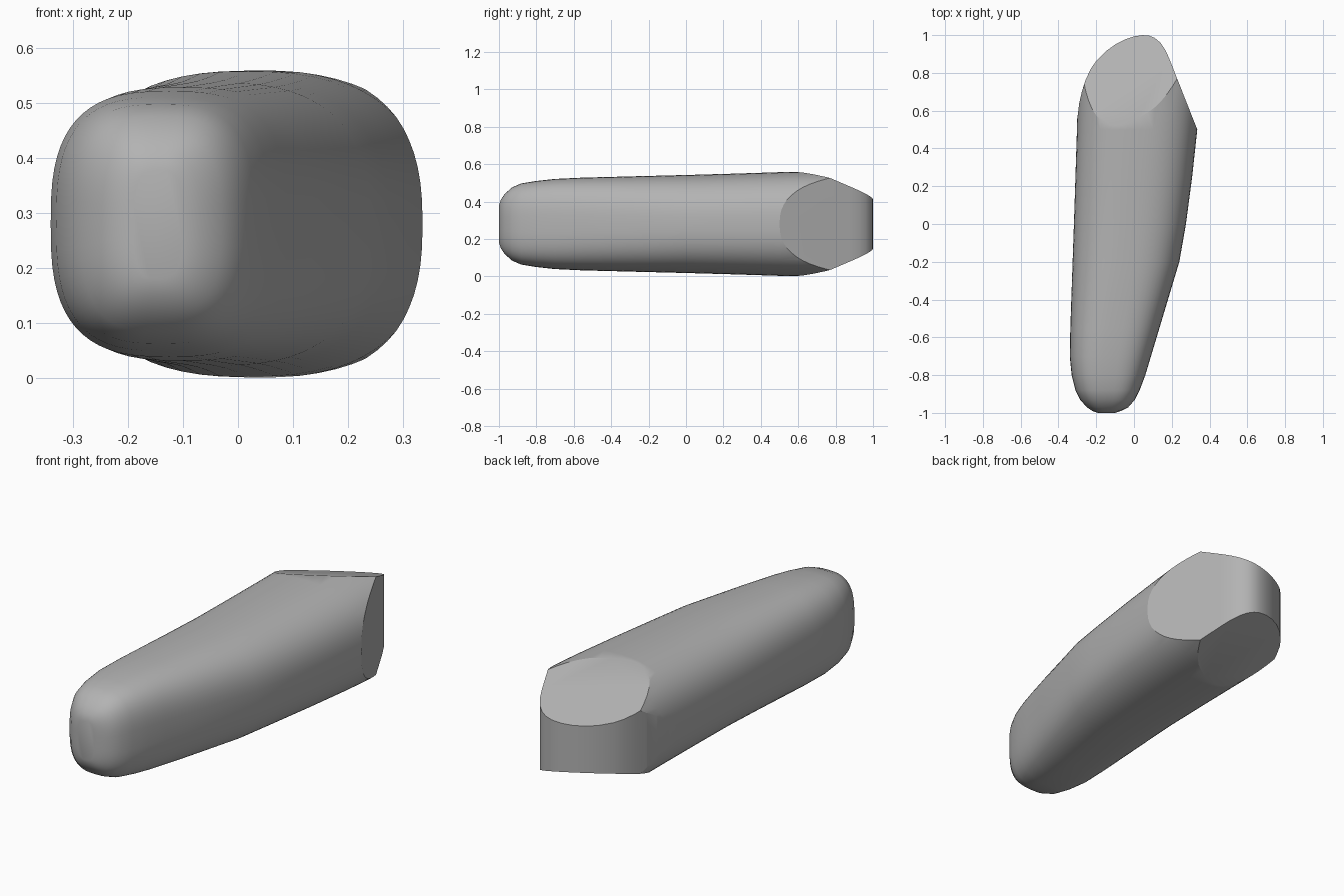
import bpy
import bmesh
import math

if "Cube" in bpy.data.objects:
    bpy.data.objects.remove(bpy.data.objects["Cube"], do_unlink=True)

MID_Z = 0.28
SEGMENTS = 64

# Body stations: y, left x, right x, half height
STATIONS = [
    (-1, -.19, -.1, .1), (-.99, -.22, -.07, .13), (-.97, -.25, -.03, .16),
    (-.93, -.285, .005, .196), (-.88, -.31, .03, .217), (-.8, -.33, .06, .23),
    (-.7, -.34, .09, .241), (-.55, -.337, .135, .248), (-.2, -.325, .24, .257),
    (0, -.318, .275, .262), (.25, -.31, .308, .269), (.5, -.302, .335, .277),
    (.62, -.3, .347, .28), (1.1, -.29, .38, .285),
]

# Outline of the trimmed rear end, seen from above
OUTLINE = [
    (-.6, -1.2), (.6, -1.2), (.6, -.16), (.335, .5), (.185, .88), (.165, .923),
    (.14, .96), (.11, .985), (.08, .997), (.045, 1), (0, .993), (-.05, .976),
    (-.1, .95), (-.15, .914), (-.2, .863), (-.23, .82), (-.255, .765),
    (-.275, .705), (-.29, .64), (-.3, .56), (-.6, -.3),
]


def make_object(name, bm):
    bmesh.ops.recalc_face_normals(bm, faces=bm.faces)
    mesh = bpy.data.meshes.new(name)
    bm.to_mesh(mesh)
    bm.free()
    obj = bpy.data.objects.new(name, mesh)
    bpy.context.collection.objects.link(obj)
    return obj


def skin(name, rings):
    """Join rings of points with quads and cap both ends."""
    bm = bmesh.new()
    loops = [[bm.verts.new(p) for p in ring] for ring in rings]
    for a, b in zip(loops, loops[1:]):
        for i in range(len(a)):
            j = (i + 1) % len(a)
            bm.faces.new((a[i], a[j], b[j], b[i]))
    bm.faces.new(loops[0])
    bm.faces.new(loops[-1])
    return make_object(name, bm)


def section(y, left, right, half_height):
    """Rounded-box cross section, slightly squarer toward the narrow tip."""
    power = 2 / (2.5 + 0.5 * max(0, -y))
    centre, half_width = (left + right) / 2, (right - left) / 2
    ring = []
    for i in range(SEGMENTS):
        a = math.tau * i / SEGMENTS
        c, s = math.cos(a), math.sin(a)
        ring.append((centre + half_width * math.copysign(abs(c) ** power, c), y,
                     MID_Z + half_height * math.copysign(abs(s) ** power, s)))
    return ring


def chamfer(x, y):
    """Height above the middle of the sloping rear plane."""
    return 0.13 + 0.2 * (x - 0.05) + 0.35 * (1 - y)


# Tapered rounded body
body = skin("tapered_body", [section(*s) for s in STATIONS])

# Wedge-shaped trimmer for the rear end
trimmer = skin("rear_trimmer", [
    [(x, y, MID_Z + side * chamfer(x, y)) for x, y in OUTLINE] for side in (-1, 1)])
trimmer.hide_render = True

# Trim the body to the wedge
trim = body.modifiers.new("rear_trim", "BOOLEAN")
trim.operation = "INTERSECT"
trim.solver = "EXACT"
trim.object = trimmer
bpy.context.view_layer.objects.active = body
body.select_set(True)
bpy.ops.object.modifier_apply(modifier=trim.name)
bpy.data.objects.remove(trimmer, do_unlink=True)

# Plain grey finish
grey = bpy.data.materials.new("plain_grey")
grey.use_nodes = True
colour = (0.45, 0.45, 0.45, 1)
grey.diffuse_color = colour
grey.node_tree.nodes["Principled BSDF"].inputs["Base Color"].default_value = colour
body.data.materials.clear()
body.data.materials.append(grey)
bpy.ops.object.shade_smooth_by_angle(angle=math.radians(25))
